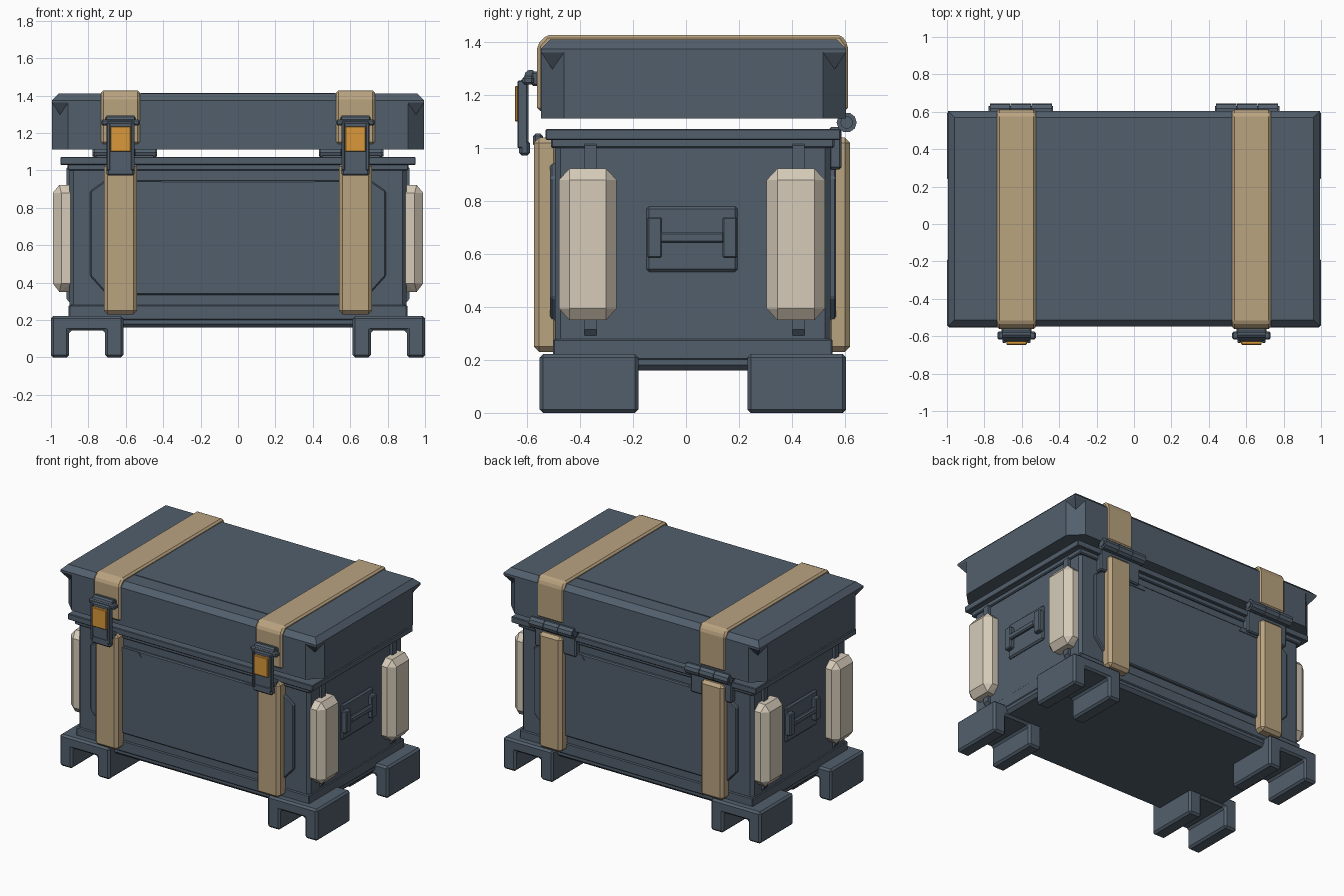
import bpy, bmesh, math
from mathutils import Vector

if "Cube" in bpy.data.objects:
    bpy.data.objects.remove(bpy.data.objects["Cube"])

YC = 0.027  # middle of the crate body in y


def material(name, rgb):
    m = bpy.data.materials.new(name)
    m.diffuse_color = [((c / 255 + 0.055) / 1.055) ** 2.4 for c in rgb] + [1]
    m.use_nodes = True
    m.node_tree.nodes["Principled BSDF"].inputs["Base Color"].default_value = m.diffuse_color
    return m


STEEL = material("blue_grey_steel", (82, 95, 108))
STRAP = material("tan_strap", (186, 163, 128))
PAD = material("pale_padding", (214, 203, 185))
ORANGE = material("orange_latch", (218, 152, 58))
DARK = material("dark_steel", (58, 67, 77))


def finish(name, bm, mat, bevel=0.0):
    bmesh.ops.recalc_face_normals(bm, faces=bm.faces)
    if bevel:
        bmesh.ops.bevel(bm, geom=list(bm.edges), offset=bevel, segments=1,
                        affect='EDGES', clamp_overlap=True)
    me = bpy.data.meshes.new(name)
    bm.to_mesh(me)
    bm.free()
    me.materials.append(mat)
    ob = bpy.data.objects.new(name, me)
    bpy.context.collection.objects.link(ob)
    return ob


def prism(name, pts, axis, lo, hi, mat, bevel=0.0):
    """Extrude a 2D outline along one axis."""
    place = {'x': lambda u, v, t: (t, u, v),
             'y': lambda u, v, t: (u, t, v),
             'z': lambda u, v, t: (u, v, t)}[axis]
    bm = bmesh.new()
    a = [bm.verts.new(place(u, v, lo)) for u, v in pts]
    b = [bm.verts.new(place(u, v, hi)) for u, v in pts]
    n = len(pts)
    bm.faces.new(a[::-1])
    bm.faces.new(b)
    for i in range(n):
        j = (i + 1) % n
        bm.faces.new((a[i], a[j], b[j], b[i]))
    return finish(name, bm, mat, bevel)


def box(name, x, y, z, mat=STEEL, bevel=0.0):
    x, y, z = sorted(x), sorted(y), sorted(z)
    return prism(name, [(x[0], y[0]), (x[1], y[0]), (x[1], y[1]), (x[0], y[1])],
                 'z', z[0], z[1], mat, bevel)


def hull(name, pts, mat=STEEL):
    bm = bmesh.new()
    for p in pts:
        bm.verts.new(p)
    bmesh.ops.convex_hull(bm, input=list(bm.verts))
    bmesh.ops.dissolve_limit(bm, angle_limit=0.01, verts=bm.verts, edges=bm.edges)
    return finish(name, bm, mat)


def rod(name, x0, x1, y, z, r, mat=STEEL, sides=10):
    pts = [(y + r * math.cos(2 * math.pi * i / sides),
            z + r * math.sin(2 * math.pi * i / sides)) for i in range(sides)]
    return prism(name, pts, 'x', x0, x1, mat)


def octagon(x0, x1, y0, y1, c):
    return [(x0 + c, y0), (x1 - c, y0), (x1, y0 + c), (x1, y1 - c),
            (x1 - c, y1), (x0 + c, y1), (x0, y1 - c), (x0, y0 + c)]


# Crate body, bottom skirt and rim
box("body", (-0.9, 0.9), (-0.495, 0.545), (0.16, 1.05), STEEL, 0.02)
box("skirt", (-0.905, 0.905), (-0.503, 0.553), (0.2, 0.28), STEEL, 0.006)
box("collar", (-0.912, 0.912), (-0.51, 0.56), (1.0, 1.04), STEEL, 0.006)
box("rim", (-0.95, 0.95), (-0.53, 0.583), (1.03, 1.072), STEEL, 0.004)

# Lid: chamfered corners below a square chamfered top
X, Y0, Y1, C, ZT = 0.995, -0.548, 0.605, 0.087, 1.362
prism("lid_walls", octagon(-X, X, Y0, Y1, C), 'z', 1.112, ZT, STEEL)
hull("lid_top", [(sx * (X - d), y, z) for sx in (-1, 1)
                 for d, z in ((0, ZT), (0, 1.375), (0.035, 1.41))
                 for y in (Y0 + d, Y1 - d)])
box("lid_panel", (-0.52, 0.52), (-0.405, 0.465), (1.4, 1.414))
for sx in (-1, 1):
    for y, sy in ((Y0, -1), (Y1, 1)):
        hull("lid_corner", [(sx * X, y, ZT), (sx * (X - C), y, ZT),
                            (sx * X, y - sy * C, ZT),
                            (sx * (X - C / 2), y - sy * C / 2, 1.298)])

# Raised panels on the front and back
for sy in (-1, 1):
    def depth(a, b):
        return sorted((YC + 0.0 + sy * a, YC + sy * b))
    outline = [(-0.70, 0.335), (0.70, 0.335), (0.79, 0.435), (0.79, 0.89),
               (0.71, 0.945), (-0.71, 0.945), (-0.79, 0.89), (-0.79, 0.435)]
    prism("raised_panel", outline, 'y', *depth(0.50, 0.54), STEEL, 0.007)
    for sx in (-1, 1):
        prism("panel_tab", [(sx * 0.56, 0.94), (sx * 0.41, 0.94),
                            (sx * 0.39, 0.908), (sx * 0.56, 0.908)],
              'y', *depth(0.535, 0.545), STEEL)

for sx in (-1, 1):
    # Feet: channel section running front to back
    section = [(sx * u, v) for u, v in (
        (0.613, 0), (0.71, 0), (0.71, 0.143), (0.903, 0.143),
        (0.903, 0), (1.0, 0), (1.0, 0.222), (0.613, 0.222))]
    for y0, y1 in ((-0.553, -0.18), (0.232, 0.605)):
        prism("foot", section, 'y', y0, y1, STEEL, 0.013)

    # Corner pads with ribs behind them
    for y0, y1 in ((-0.48, -0.262), (0.305, 0.525)):
        ym = (y0 + y1) / 2
        pts = []
        for z, c, xo in ((0.35, 0.045, 0.955), (0.395, 0.0, 0.99),
                         (0.88, 0.0, 0.99), (0.923, 0.045, 0.955)):
            pts += [(sx * 0.89, y0 + c, z), (sx * 0.89, y1 - c, z),
                    (sx * 0.945, y0 + c, z), (sx * 0.945, y1 - c, z),
                    (sx * xo, y0 + 0.04, z), (sx * xo, y1 - 0.04, z)]
        hull("side_pad", pts, PAD)
        rib = [(sx * u, v) for u, v in ((0.89, 0.28), (0.918, 0.315),
                                        (0.918, 1.01), (0.89, 1.035))]
        prism("side_rib", rib, 'y', ym - 0.012, ym + 0.032, STEEL)

    # Side handle
    box("handle_plate", (sx * 0.89, sx * 0.915), (-0.15, 0.195), (0.533, 0.78),
        STEEL, 0.01)
    for y0 in (-0.146, 0.138):
        box("handle_bracket", (sx * 0.9, sx * 0.945), (y0, y0 + 0.055),
            (0.585, 0.74), STEEL, 0.006)
    box("handle_bar", (sx * 0.922, sx * 0.95), (-0.1, 0.145), (0.642, 0.683),
        STEEL, 0.008)

    # Body straps, front and back
    cx = sx * 0.628
    for y0, y1 in ((-0.575, -0.48), (0.53, 0.62)):
        box("body_strap", (cx - 0.089, cx + 0.089), (y0, y1), (0.23, 1.04),
            STRAP, 0.02)

    # Lid strap wrapping over the top
    arch = [(-0.562, 1.14), (-0.562, 1.39), (-0.527, 1.428), (0.587, 1.428),
            (0.612, 1.39), (0.612, 1.14), (0.565, 1.14), (0.565, 1.37),
            (-0.515, 1.37), (-0.515, 1.14)]
    prism("lid_strap", arch, 'x', cx - 0.104, cx + 0.104, STRAP, 0.012)

    # Front latch
    rod("latch_pivot", cx - 0.075, cx + 0.075, -0.587, 1.272, 0.024)
    box("latch_mount", (cx - 0.08, cx + 0.08), (-0.585, -0.545), (1.235, 1.29),
        STEEL, 0.008)
    box("latch_head", (cx - 0.103, cx + 0.103), (-0.617, -0.575), (1.24, 1.272),
        STEEL, 0.008)
    box("latch_plate", (cx - 0.075, cx + 0.075), (-0.628, -0.595), (0.985, 1.26),
        STEEL, 0.008)
    for s in (-1, 1):
        box("latch_rail", (cx + s * 0.056, cx + s * 0.075), (-0.637, -0.605),
            (1.0, 1.255), STEEL, 0.004)
    box("latch_lip", (cx - 0.075, cx + 0.075), (-0.63, -0.59), (0.972, 1.03),
        STEEL, 0.01)
    box("latch_recess", (cx - 0.055, cx + 0.055), (-0.632, -0.62), (1.035, 1.1),
        STEEL)
    box("latch_button", (cx - 0.055, cx + 0.055), (-0.646, -0.62), (1.1, 1.235),
        ORANGE, 0.004)
    box("latch_hook", (cx - 0.07, cx + 0.07), (-0.578, -0.54), (1.005, 1.055),
        STEEL, 0.01)

    # Rear hinge: three knuckles, a pin and leaf plates
    hx = sx * 0.605
    for i in (-1, 0, 1):
        rod("hinge_knuckle", hx + i * 0.112 - 0.054, hx + i * 0.112 + 0.054,
            0.607, 1.097, 0.038)
    rod("hinge_pin", hx - 0.172, hx + 0.172, 0.607, 1.097, 0.024)
    box("hinge_leaf", (hx - 0.16, hx + 0.16), (0.54, 0.588), (0.92, 1.08),
        STEEL, 0.008)
